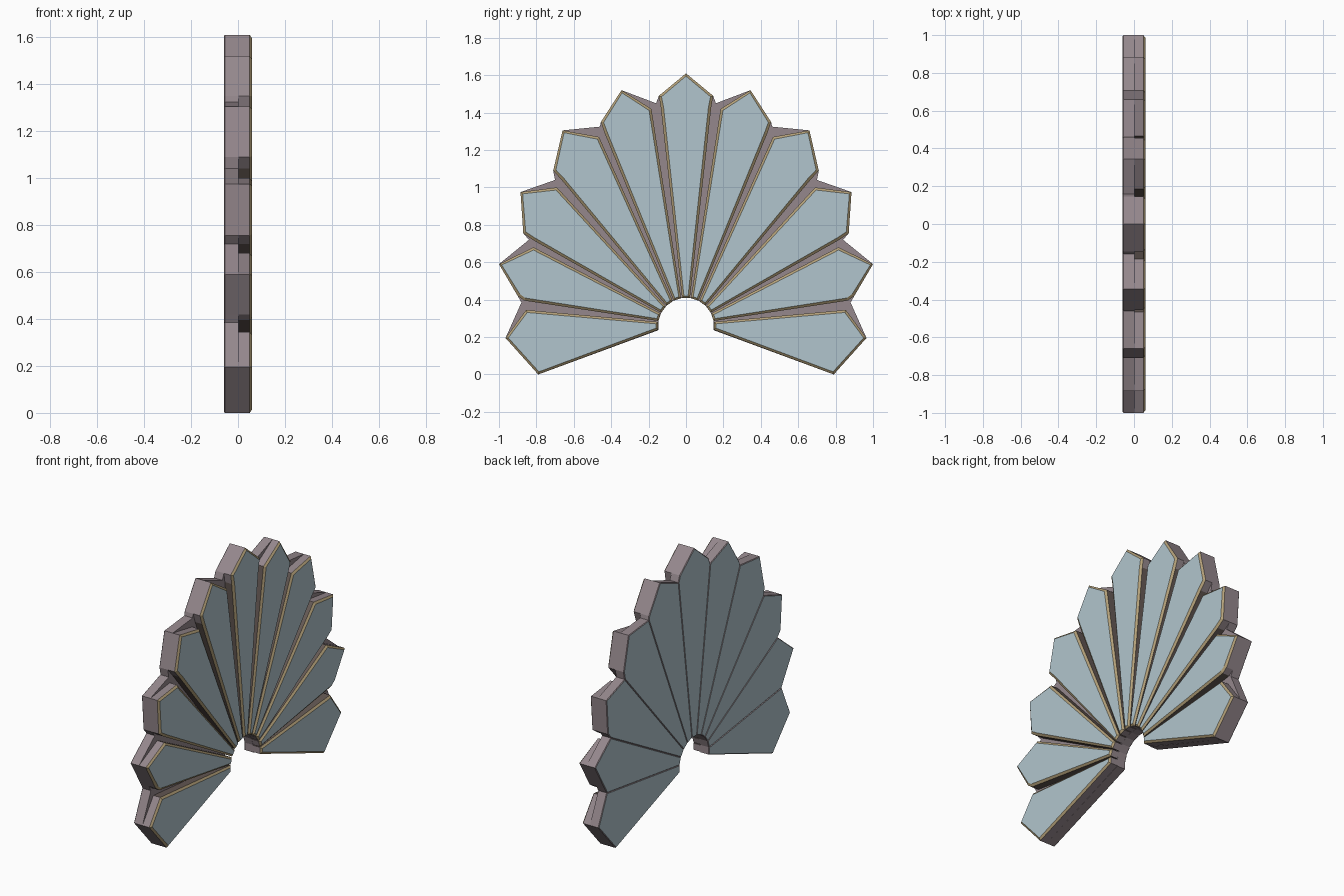
import bpy
import bmesh
from math import cos, sin, radians

cube = bpy.data.objects.get("Cube")
if cube:
    bpy.data.objects.remove(cube, do_unlink=True)


def make_material(name, color):
    mat = bpy.data.materials.new(name)
    mat.use_nodes = True
    mat.diffuse_color = (*color, 1)
    mat.node_tree.nodes["Principled BSDF"].inputs["Base Color"].default_value = (*color, 1)
    return mat


MATERIALS = [
    make_material("pale_blue", (0.44, 0.56, 0.61)),
    make_material("tan_trim", (0.45, 0.35, 0.19)),
    make_material("mauve_side", (0.30, 0.245, 0.265)),
    make_material("umber_groove", (0.13, 0.10, 0.09)),
]
BLUE, TAN, MAUVE, UMBER = range(4)

# Outer corners of each blade on the +y half, from the top of the fan down
UPPER = [None, (.185, 1.42), (.465, 1.27), (.69, 1.0), (.815, .68), (.855, .345)]
TIP = [(0, 1.61), (.345, 1.52), (.66, 1.305), (.885, .975), (1, .59), (.965, .195)]
SHOULDER = [(.145, 1.49), (.455, 1.35), (.71, 1.09), (.87, .755), (.9, .42), (.79, 0)]
LOWER = [(.135, 1.43), (.435, 1.29), (.665, 1.04), (.82, .72), (.865, .395)]
# Points where neighbouring backing blades meet
NOTCH = [(.16, 1.45), (.46, 1.325), (.70, 1.04), (.84, .72), (.88, .385)]


def root(blade, offset):
    """Point on the small arc that carries the blade roots."""
    angle = radians(90 - 18 * blade - offset)
    return (0.15 * cos(angle), 0.26 + 0.15 * sin(angle))


def flip(points):
    return [(-y, z) for y, z in reversed(points)]


def outline(k, starts, ends, half_angle):
    """Blade outline running root, upper side, tip, lower side, root."""
    lower_side = [SHOULDER[k]] + ends[k:k + 1] + [root(k, half_angle)]
    if k == 0:
        return flip(lower_side) + [TIP[0]] + lower_side
    return [root(k, -half_angle), starts[k], TIP[k]] + lower_side


def make_blade(name, points, x_base, x_cap, rim, depth, rim_color, groove_edges):
    """Extrude an outline along x, then cut a sloped rim around its outer face."""
    bm = bmesh.new()
    base = [bm.verts.new((x_base, y, z)) for y, z in points]
    cap = [bm.verts.new((x_cap, y, z)) for y, z in points]
    bm.faces.new(base).material_index = MAUVE
    panel = bm.faces.new(cap)
    panel.material_index = BLUE
    count = len(points)
    for i in range(count):
        j = (i + 1) % count
        wall = bm.faces.new((base[i], base[j], cap[j], cap[i]))
        wall.material_index = UMBER if i in groove_edges else MAUVE
    bmesh.ops.recalc_face_normals(bm, faces=bm.faces)
    trim = bmesh.ops.inset_individual(bm, faces=[panel], thickness=rim, depth=depth)
    for face in trim["faces"]:
        face.material_index = rim_color
    panel.material_index = BLUE
    mesh = bpy.data.meshes.new(name)
    bm.to_mesh(mesh)
    bm.free()
    for mat in MATERIALS:
        mesh.materials.append(mat)
    bpy.context.collection.objects.link(bpy.data.objects.new(name, mesh))


# Trimmed front blades over a closed fan of wider backing blades
for k in range(len(TIP)):
    front = outline(k, UPPER, LOWER, 8)
    back = outline(k, [None] + NOTCH, NOTCH, 9)
    for side in ("centre",) if k == 0 else ("left", "right"):
        mirrored = side == "right"
        n = len(front)
        # Long walls facing a neighbouring blade are dark
        grooves = {0, n - 2} if k < len(TIP) - 1 else {0}
        if mirrored:
            grooves = {n - 2 - i for i in grooves}
        make_blade(f"front_blade_{side}_{k}", flip(front) if mirrored else front,
                   0.0, 0.05, 0.015, 0.01, TAN, grooves)
        make_blade(f"backing_blade_{side}_{k}", flip(back) if mirrored else back,
                   0.002, -0.056, 0.005, 0.004, MAUVE, set())
